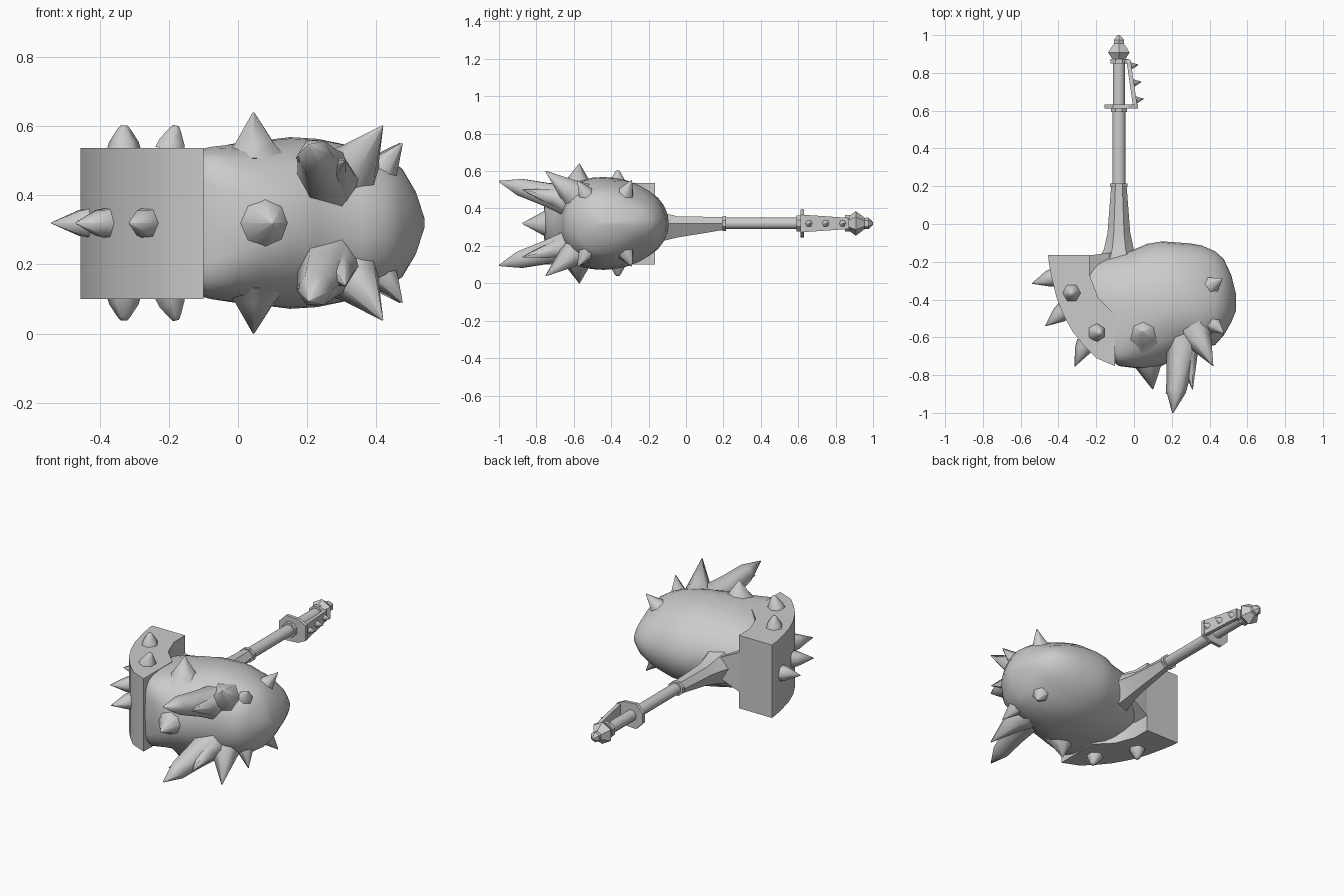
import bpy, bmesh, math, random
from mathutils import Vector

if "Cube" in bpy.data.objects:
    bpy.data.objects.remove(bpy.data.objects["Cube"])

random.seed(4)
MID = 0.32          # height of the symmetry plane
HX = -0.08          # handle axis

grey = bpy.data.materials.new("stone_grey")
grey.diffuse_color = (0.6, 0.6, 0.6, 1)
grey.use_nodes = True
grey.node_tree.nodes["Principled BSDF"].inputs["Base Color"].default_value = grey.diffuse_color


def loft(name, rings, smooth=35):
    """Skin a list of equal-length point rings and cap both ends."""
    bm = bmesh.new()
    vs = [[bm.verts.new(p) for p in r] for r in rings]
    n = len(vs[0])
    for a, b in zip(vs, vs[1:]):
        for i in range(n):
            j = (i + 1) % n
            bm.faces.new((a[i], a[j], b[j], b[i]))
    bm.faces.new(vs[0])
    bm.faces.new(vs[-1])
    bmesh.ops.remove_doubles(bm, verts=bm.verts, dist=0.0004)
    bmesh.ops.recalc_face_normals(bm, faces=bm.faces)
    me = bpy.data.meshes.new(name)
    bm.to_mesh(me)
    bm.free()
    me.materials.append(grey)
    ob = bpy.data.objects.new(name, me)
    bpy.context.collection.objects.link(ob)
    bpy.ops.object.select_all(action='DESELECT')
    ob.select_set(True)
    bpy.context.view_layer.objects.active = ob
    bpy.ops.object.shade_smooth_by_angle(angle=math.radians(smooth))
    return ob


def spike(name, base, tip, r, sides=5, profile=((0, 1), (1, 0.03)), smooth=75):
    """Tapered spike from base to tip; profile = (fraction along, radius factor)."""
    base, tip = Vector(base), Vector(tip)
    q = (tip - base).to_track_quat('Z', 'Y')
    rings = []
    for t, f in profile:
        c = base.lerp(tip, t)
        rings.append([c + q @ Vector((r * f * math.cos(a), r * f * math.sin(a), 0))
                      for a in (2 * math.pi * i / sides for i in range(sides))])
    return loft(name, rings, smooth)


def flip(p):
    return (p[0], p[1], 2 * MID - p[2])


def spike_pair(name, base, tip, r, **kw):
    spike(name + "_upper", base, tip, r, **kw)
    spike(name + "_lower", flip(base), flip(tip), r, **kw)


def turned(name, profile, sides, smooth=35, z_scale=1.0):
    """Turned part along the handle axis; profile = (y, radius)."""
    return loft(name, [[(HX + r * math.cos(a), y, MID + z_scale * r * math.sin(a))
                        for a in (2 * math.pi * (i + 0.5) / sides for i in range(sides))]
                       for y, r in profile], smooth)


def box_ring(x0, x1, y, z0, z1):
    return [(x0, y, z0), (x1, y, z0), (x1, y, z1), (x0, y, z1)]


# Curved striking block
outline = [(-0.455, -0.165), (-0.235, -0.165), (-0.235, -0.27), (-0.19, -0.39),
           (-0.10, -0.48), (-0.10, -0.752), (-0.20, -0.71),
           (-0.265, -0.645), (-0.325, -0.57), (-0.375, -0.48), (-0.41, -0.39),
           (-0.437, -0.28), (-0.45, -0.21)]
loft("striking_block", [[(x, y, z) for x, y in outline] for z in (0.10, 0.537)], 30)

# Craggy head: x, y front, y back, half height, front and back roundness
sections = [(-0.24, -0.60, -0.19, 0.15, 4, 2), (-0.15, -0.70, -0.172, 0.205, 5, 2),
            (-0.08, -0.752, -0.155, 0.219, 5, 2), (0.0, -0.762, -0.135, 0.230, 3.2, 2),
            (0.07, -0.765, -0.105, 0.240, 2.4, 2), (0.15, -0.75, -0.092, 0.246, 2.1, 2),
            (0.23, -0.71, -0.098, 0.243, 2.1, 2), (0.30, -0.67, -0.103, 0.232, 2.2, 1.9),
            (0.36, -0.66, -0.114, 0.218, 2.2, 1.8), (0.43, -0.64, -0.145, 0.19, 2.1, 1.8),
            (0.475, -0.59, -0.185, 0.155, 2, 1.8), (0.515, -0.52, -0.27, 0.09, 2, 1.8),
            (0.54, -0.46, -0.37, 0.012, 2, 2)]
N = 32
wobble = [random.uniform(-0.02, 0.015) for _ in range(N)]
rings = []
for k, (x, y0, y1, h, ef, eb) in enumerate(sections):
    cy, ring = -0.44, []
    for i in range(N):
        a = 2 * math.pi * i / N
        c, s = math.cos(a), math.sin(a)
        e, ry = (2 / eb, y1 - cy) if c > 0 else (2 / ef, cy - y0)
        f = 1 + wobble[(min(i, N - i) + 3 * k) % N] * abs(s)
        y = cy + f * ry * math.copysign(abs(c) ** e, c)
        # shallow groove between the round end and the rear cheek
        groove = 1 - 0.14 * math.exp(-((y + 0.26) / 0.05) ** 2 - ((x - 0.45) / 0.06) ** 2)
        ring.append((x, y, MID + f * groove * h * math.copysign(abs(s) ** e, s)))
    rings.append(ring)
loft("head", rings, 50)

# Tapered web tying the block to the socket
loft("block_web", [[(x, y0, lo), (x, y1, lo), (x, y1, hi), (x, y0, hi)]
                   for x, y0, y1, lo, hi in [(-0.25, -0.30, -0.168, 0.19, 0.44),
                                             (-0.11, -0.25, -0.150, 0.26, 0.375)]], 30)

# Studs on the block faces and spikes round its curved edge
stud = ((0, 1), (0.35, 0.85), (0.85, 0.38), (1, 0.2))
for k, (x, y, lean) in enumerate([(-0.33, -0.365, 0), (-0.197, -0.575, 0.018)]):
    spike_pair(f"block_stud_{k}", (x, y, 0.53), (x + lean, y, 0.602), 0.05,
               sides=6, profile=stud)
for k, (b, t) in enumerate([((-0.42, -0.28), (-0.54, -0.315)),
                            ((-0.37, -0.46), (-0.47, -0.54)),
                            ((-0.255, -0.63), (-0.315, -0.755))]):
    spike(f"edge_spike_{k}", (*b, MID), (*t, MID), 0.05, sides=6,
          profile=((0, 1), (0.3, 0.85), (1, 0.03)))

# Head spikes and paired horns, flared where they leave the head
flare = ((0, 1.35), (0.35, 0.8), (1, 0.03))
leaf = ((0, 1.1), (0.35, 0.8), (0.72, 0.58), (1, 0.04))
spike("front_spike", (0.065, -0.68, MID), (0.10, -0.875, MID), 0.09, sides=8, profile=flare)
for name, b, t, r in [("crown_spike", (0.05, -0.58, 0.50), (0.045, -0.57, 0.64), 0.08),
                      ("cheek_spike", (0.31, -0.55, 0.44), (0.418, -0.75, 0.60), 0.085),
                      ("brow_spike", (0.38, -0.50, 0.42), (0.475, -0.58, 0.55), 0.065),
                      ("temple_spike", (0.37, -0.35, 0.42), (0.468, -0.29, 0.55), 0.07),
                      ("side_horn", (0.27, -0.62, 0.44), (0.31, -0.875, 0.50), 0.065)]:
    spike_pair(name, b, t, r, sides=6, profile=flare)
spike_pair("long_horn", (0.265, -0.60, 0.435), (0.205, -1.0, 0.545), 0.09,
           sides=6, profile=leaf)
spike_pair("horn_barb", (0.24, -0.76, 0.48), (0.168, -0.90, 0.51), 0.045)

# Flared keeled socket joining shaft and head: y, half width, keel z, top z
loft("socket", [[(HX - w, y, MID), (HX - 0.35 * w, y, lo), (HX + 0.35 * w, y, lo),
                 (HX + w, y, MID), (HX + 0.45 * w, y, hi), (HX - 0.45 * w, y, hi)]
                for y, w, lo, hi in [(-0.22, 0.12, 0.20, 0.41), (-0.13, 0.078, 0.225, 0.378),
                                     (-0.045, 0.06, 0.245, 0.358), (0.20, 0.041, 0.285, 0.354)]])

# Shaft, collars, grip and pommel
turned("shaft", [(-0.2, 0.037), (0.61, 0.037)], 8, 50, 0.9)
turned("shaft_collar", [(0.195, 0.05), (0.215, 0.05)], 8, 30, 0.85)
turned("guard_collar", [(0.592, 0.046), (0.612, 0.046)], 8, 30)
turned("grip", [(0.61, 0.034), (0.87, 0.034)], 8, 50)
turned("grip_collar", [(0.85, 0.048), (0.873, 0.048)], 8, 30)
turned("pommel", [(0.865, 0.036), (0.88, 0.045), (0.908, 0.066), (0.94, 0.042),
                  (0.955, 0.03), (0.975, 0.031), (0.992, 0.016), (1.0, 0.006)], 6, 30)

# Hand guard: cross plate, slanted bar and knuckle studs
loft("cross_plate", [[(HX + px, y, MID + pz) for px, pz in
                      [(-0.075, -0.03), (-0.03, -0.075), (0.05, -0.07), (0.10, -0.045),
                       (0.10, 0.045), (0.05, 0.07), (-0.03, 0.075), (-0.075, 0.03)]]
                     for y in (0.612, 0.632)], 20)
loft("knuckle_bar", [box_ring(-0.005, 0.018, 0.62, MID - 0.047, MID + 0.047),
                     box_ring(-0.04, -0.018, 0.868, MID - 0.03, MID + 0.03)], 20)
loft("bar_bridge", [box_ring(-0.08, -0.02, 0.852, MID - 0.03, MID + 0.03),
                    box_ring(-0.08, -0.02, 0.872, MID - 0.03, MID + 0.03)], 20)
for k, (y, x) in enumerate([(0.655, 0.052), (0.745, 0.04), (0.835, 0.024)]):
    spike(f"knuckle_stud_{k}", (x - 0.052, y, MID), (x, y + 0.008, MID), 0.025, sides=6)
